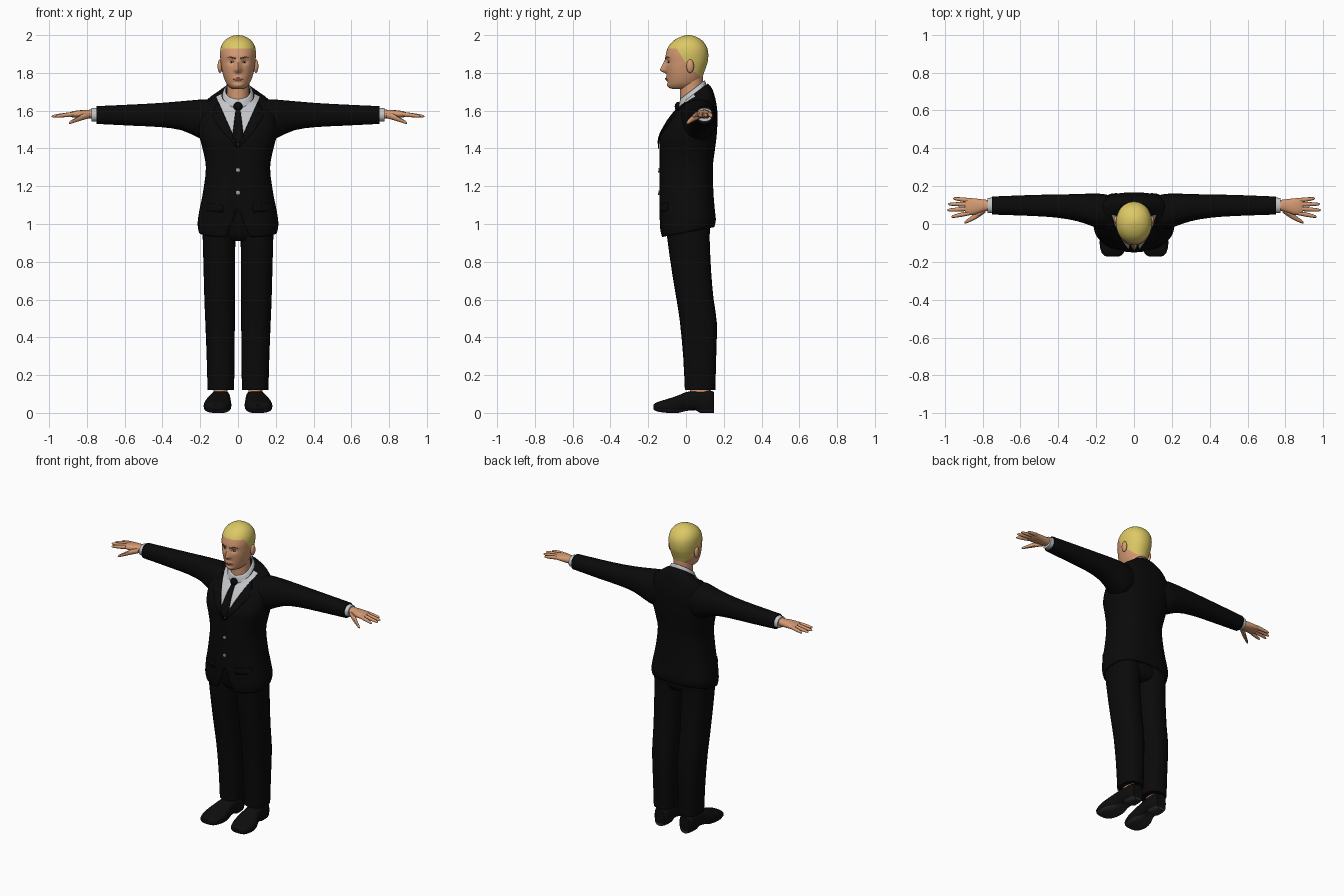
import bpy, bmesh, math
from mathutils import Vector
from mathutils.bvhtree import BVHTree

if "Cube" in bpy.data.objects:
    bpy.data.objects.remove(bpy.data.objects["Cube"])


def material(name, r, g, b):
    m = bpy.data.materials.new(name)
    m.diffuse_color = (r, g, b, 1)
    m.use_nodes = True
    m.node_tree.nodes["Principled BSDF"].inputs["Base Color"].default_value = m.diffuse_color
    return m


SUIT = material("black suit cloth", .003, .003, .003)
SHIRT = material("pale grey shirt", .55, .56, .58)
SKIN = material("skin", .66, .32, .17)
HAIR = material("blond hair", .72, .58, .13)
SHOE = material("black leather", .004, .004, .004)
SOLE = material("dark sole", .02, .021, .02)
BROW = material("brown brow", .16, .075, .035)
LIP = material("lip", .42, .15, .09)
EYE = material("eye dark", .03, .02, .015)


def finish(name, bm, mats, mirror=False, thick=0, offset=-1, angle=40):
    mesh = bpy.data.meshes.new(name)
    bm.to_mesh(mesh)
    bm.free()
    for m in mats:
        mesh.materials.append(m)
    mesh.shade_smooth()
    mesh.set_sharp_from_angle(angle=math.radians(angle))
    ob = bpy.data.objects.new(name, mesh)
    bpy.context.collection.objects.link(ob)
    if thick:
        s = ob.modifiers.new("thickness", 'SOLIDIFY')
        s.thickness, s.offset = thick, offset
    if mirror:
        ob.modifiers.new("mirror", 'MIRROR').use_mirror_merge = False
    return ob


def refine(rows, sub):
    """Catmull-Rom interpolation between the section rows."""
    rows = [tuple(r) + (0,) * (6 - len(r)) for r in rows]
    out = []
    for i in range(len(rows) - 1):
        p0, p1 = rows[max(i - 1, 0)], rows[i]
        p2, p3 = rows[i + 1], rows[min(i + 2, len(rows) - 1)]
        for k in range(sub):
            t = k / sub
            out.append([.5 * (2 * b + (c - a) * t + (2 * a - 5 * b + 4 * c - d) * t * t
                              + (3 * b - a - 3 * c + d) * t ** 3)
                        for a, b, c, d in zip(p0, p1, p2, p3)])
    return out + [rows[-1]]


def loft(name, rows, mats, axis='z', n=24, e=2.3, sub=2, caps=(1, 1), edit=None, **kw):
    """Skin superellipse sections; row = (position, a0, a1, b0, b1, tilt)."""
    bm = bmesh.new()
    rings = []
    for t, a0, a1, b0, b1, tilt in refine(rows, sub):
        ring = []
        for i in range(n):
            w = 2 * math.pi * i / n
            c, s = math.cos(w), math.sin(w)
            a = (a0 + a1) / 2 + (a1 - a0) / 2 * math.copysign(abs(c) ** (2 / e), c)
            db = (b1 - b0) / 2 * math.copysign(abs(s) ** (2 / e), s)
            b, p = (b0 + b1) / 2 + db, t + tilt * db
            ring.append(bm.verts.new({'z': (a, b, p), 'x': (p, a, b), 'y': (a, p, b)}[axis]))
        rings.append(ring)
    for r, q in zip(rings, rings[1:]):
        for i in range(n):
            j = (i + 1) % n
            bm.faces.new((r[i], r[j], q[j], q[i]))
    for use, ring in zip(caps, (rings[0], rings[-1])):
        if use:
            bm.faces.new(ring)
    if edit:
        edit(bm)
    bmesh.ops.recalc_face_normals(bm, faces=bm.faces[:])
    tree = BVHTree.FromBMesh(bm)
    finish(name, bm, mats, **kw)
    return tree


def cut(bm, co, no):
    bmesh.ops.bisect_plane(bm, geom=bm.verts[:] + bm.edges[:] + bm.faces[:],
                           dist=1e-5, plane_co=co, plane_no=no)


def plate(name, pts, tree, mat, off=.002, thick=.006, step=.02, mirror=False):
    """Thin flat outline in x,z wrapped on the front of another part."""
    bm = bmesh.new()
    bm.faces.new([bm.verts.new((x, -1, z)) for x, z in pts])
    bmesh.ops.triangulate(bm, faces=bm.faces[:])
    for k in (0, 2):
        vals = [p[k // 2] for p in pts]
        for i in range(1, int((max(vals) - min(vals)) / step) + 1):
            co, no = Vector(), Vector()
            co[k], no[k] = min(vals) + i * step, 1
            cut(bm, co, no)
    for v in bm.verts:
        hit = tree.ray_cast(v.co, Vector((0, 1, 0)))[0]
        v.co.y = (hit.y if hit else 0) - off
    finish(name, bm, [mat], mirror, thick, 0)


def oval(x, z, rx, rz, n=12):
    return [(x + rx * math.cos(2 * math.pi * i / n), z + rz * math.sin(2 * math.pi * i / n))
            for i in range(n)]


def ball(name, co, size, mat, mirror=False):
    bm = bmesh.new()
    bmesh.ops.create_uvsphere(bm, u_segments=16, v_segments=10, radius=1)
    for v in bm.verts:
        v.co = Vector([c + s * p for c, s, p in zip(co, size, v.co)])
    finish(name, bm, [mat], mirror)


# Jacket body: open hem, cutaway front, shirt showing in the V
def tailor(bm):
    for s in (1, -1):
        cut(bm, (s * .02, 0, 1.46), (s, 0, -.447))
        cut(bm, (0, 0, 1.085), (s, 0, .4))
    gone = []
    for f in bm.faces:
        c = f.calc_center_median()
        if c.y < .04 and abs(c.x) < .02 + .447 * (c.z - 1.46):
            f.material_index = 1
        if c.y < 0 and abs(c.x) < .4 * (1.085 - c.z):
            gone.append(f)
    bmesh.ops.delete(bm, geom=gone, context='FACES')


torso = loft("jacket_body", [
    (.957, -.207, .207, -.13, .15, .19), (1.0, -.214, .214, -.138, .158, .15),
    (1.07, -.205, .205, -.14, .152, .08), (1.17, -.185, .185, -.14, .145, .02),
    (1.30, -.17, .17, -.14, .142), (1.40, -.188, .188, -.141, .154),
    (1.47, -.205, .205, -.138, .163, .04), (1.55, -.208, .208, -.10, .167, .1),
    (1.60, -.197, .197, -.072, .163, .2), (1.645, -.168, .168, -.048, .150, .4),
    (1.67, -.122, .122, -.038, .135, .6), (1.688, -.088, .088, -.033, .115, .75)],
    [SUIT, SHIRT], n=48, e=2.5, sub=3, caps=(0, 1), edit=tailor, thick=.01)

# Lapels, pockets, tie and buttons
plate("lapel", [(.003, 1.40), (.022, 1.46), (.104, 1.645), (.128, 1.605), (.105, 1.59),
                (.135, 1.57), (.09, 1.50)], torso, SUIT, .004, mirror=True)
plate("pocket_flap", [(.08, 1.10), (.165, 1.11), (.165, 1.07), (.08, 1.06)], torso, SUIT,
      .003, mirror=True)
plate("tie_blade", [(-.012, 1.61), (.012, 1.61), (.03, 1.46), (0, 1.42), (-.03, 1.46)],
      torso, SUIT, .005)
ball("tie_knot", (0, -.042, 1.622), (.024, .018, .024), SUIT)
for i, z in enumerate((1.285, 1.165)):
    plate(f"jacket_button_{i + 1}", oval(0, z, .011, .012), torso, SHIRT, .004)

# Shirt collar and neck
loft("shirt_collar", [(1.672, -.087, .087, -.04, .108, .75), (1.69, -.08, .08, -.037, .106, .75),
                      (1.712, -.069, .069, -.030, .100, .75)], [SHIRT], caps=(0, 0), thick=.006)
loft("neck", [(1.62, -.06, .06, -.03, .10), (1.70, -.058, .058, -.032, .093),
              (1.75, -.058, .058, -.035, .09), (1.80, -.06, .06, -.03, .09)], [SKIN], e=2)


# Head: face relief, then hair coloured by cut lines
def gauss(*q):
    return math.exp(-sum(k * k for k in q))


def sculpt(bm):
    for v in bm.verts:
        x, y, z = v.co
        if y < -.02:
            ax = abs(x)
            f = max(0, min((1.878 - z) / .066, (z - 1.796) / .015, 1))
            width = .009 + .007 * f
            d = -.034 * f * gauss(x / width)
            d += .011 * gauss((ax - .034) / .017, (z - 1.858) / .012)
            d -= .004 * gauss((ax - .03) / .03, (z - 1.885) / .01)
            d -= .008 * gauss(x / .022, (z - 1.769) / .010)
            d += .004 * gauss(x / .03, (z - 1.75) / .006)
            d -= .005 * gauss(x / .025, (z - 1.733) / .010)
            v.co.y += d
    cut(bm, (0, 0, 1.93), (0, 0, 1))
    cut(bm, (0, -.05, 1.93), (0, 1.6, 1))
    cut(bm, (0, 0, 1.85), (0, .95, 1))
    for f in bm.faces:
        c = f.calc_center_median()
        low = max(1.93 - 1.6 * (c.y + .05), 1.85 - .95 * c.y)
        f.material_index = int(c.z > min(1.93, low))


head = loft("head", [
    (1.716, -.03, .03, -.075, .02), (1.723, -.043, .043, -.09, .045),
    (1.742, -.06, .06, -.098, .068), (1.77, -.073, .073, -.101, .085),
    (1.80, -.082, .082, -.104, .095), (1.83, -.088, .088, -.107, .106),
    (1.86, -.092, .092, -.107, .115), (1.90, -.095, .095, -.106, .118),
    (1.935, -.091, .091, -.095, .111), (1.965, -.076, .076, -.072, .092),
    (1.985, -.053, .053, -.042, .066), (1.996, -.028, .028, -.012, .04),
    (2.0, -.006, .006, .008, .02)], [SKIN, HAIR], n=72, e=2.1, sub=4, edit=sculpt, angle=60)

ball("ear", (.095, .022, 1.836), (.013, .02, .036), SKIN, True)
plate("eye", oval(.035, 1.858, .013, .0045), head, SHIRT, .001, .003, .006, True)
plate("iris", oval(.034, 1.858, .005, .0048), head, EYE, .002, .003, .004, True)
plate("eyebrow", [(.014, 1.873), (.014, 1.88), (.04, 1.887), (.06, 1.879), (.04, 1.881)],
      head, BROW, .001, .003, .008, True)
plate("lips", [(-.026, 1.767), (-.008, 1.774), (.008, 1.774), (.026, 1.767), (.01, 1.76),
               (-.01, 1.76)], head, LIP, .001, .003, .006)

# Arms, cuffs and hands
loft("jacket_sleeve", [
    (.10, -.01, .145, 1.47, 1.645), (.16, -.03, .158, 1.44, 1.66), (.22, -.012, .161, 1.462, 1.657),
    (.30, .015, .158, 1.497, 1.65), (.41, .034, .156, 1.513, 1.641), (.55, .043, .153, 1.52, 1.633),
    (.75, .05, .145, 1.53, 1.624)], [SUIT], 'x', mirror=True)
loft("shirt_cuff", [(.73, .056, .14, 1.54, 1.617), (.775, .058, .138, 1.543, 1.613)],
     [SHIRT], 'x', mirror=True)
loft("palm", [(.76, .072, .126, 1.557, 1.607), (.80, .064, .13, 1.558, 1.604),
              (.84, .05, .135, 1.561, 1.602), (.875, .047, .137, 1.564, 1.597),
              (.892, .052, .132, 1.57, 1.59)], [SKIN], 'x', n=16, mirror=True)
fingers = [("index", .058, .038, .965), ("middle", .081, .073, .987),
           ("ring", .104, .105, .982), ("little", .125, .135, .955)]
for label, y0, y1, tip in fingers:
    rows = []
    for t, r in ((0, .012), (.4, .0115), (.8, .009), (.95, .006), (1, .002)):
        y, z = y0 + (y1 - y0) * t, 1.582 - .012 * t
        rows.append((.87 + (tip - .87) * t, y - r, y + r, z - r, z + r))
    loft(f"{label}_finger", rows, [SKIN], 'x', n=10, e=2, mirror=True)
loft("thumb", [(.785, .06, .09, 1.56, 1.59), (.82, .035, .07, 1.55, 1.585),
               (.86, .014, .04, 1.538, 1.563), (.888, .003, .02, 1.529, 1.546),
               (.896, .005, .011, 1.53, 1.538)], [SKIN], 'x', n=10, e=2, mirror=True)

# Trousers
loft("trouser_seat", [(.91, -.12, .12, -.06, .09), (.95, -.175, .175, -.095, .122),
                      (1.15, -.165, .165, -.115, .12)], [SUIT])
loft("trouser_leg", [
    (1.0, .006, .19, -.105, .13), (.93, .014, .187, -.10, .125), (.75, .015, .182, -.075, .133),
    (.60, .016, .178, -.05, .146), (.48, .017, .173, -.032, .163), (.30, .018, .166, -.015, .16),
    (.12, .021, .161, -.006, .155)], [SUIT], e=2.5, mirror=True)
loft("ankle", [(.08, .055, .13, .02, .13), (.14, .055, .13, .02, .13)], [SKIN], mirror=True)


# Shoes with darker grey soles
def soles(bm):
    cut(bm, (0, 0, .018), (0, 0, 1))
    for f in bm.faces:
        f.material_index = int(f.calc_center_median().z < .018)


loft("shoe", [
    (-.172, .08, .145, .018, .043), (-.155, .056, .17, .008, .056), (-.10, .037, .182, 0, .073),
    (-.04, .036, .172, 0, .093), (0, .043, .155, .01, .11), (.05, .042, .147, .014, .118),
    (.075, .04, .145, 0, .12), (.125, .042, .142, 0, .12), (.148, .058, .128, 0, .11)],
    [SHOE, SOLE], 'y', e=2.8, edit=soles, mirror=True)
